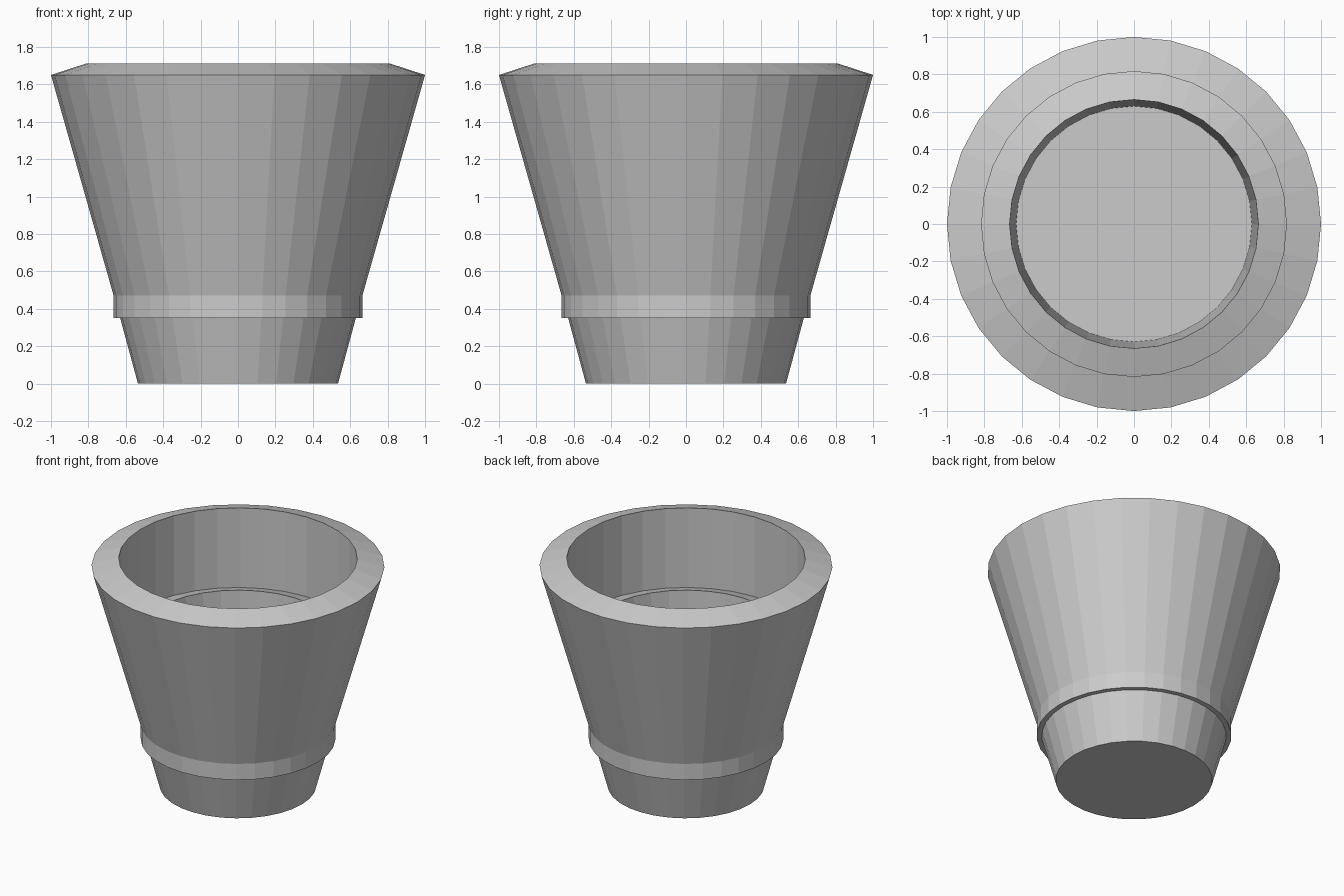
import bpy
import bmesh
from math import cos, sin, tau

SIDES = 32

default_cube = bpy.data.objects.get("Cube")
if default_cube:
    bpy.data.objects.remove(default_cube, do_unlink=True)

grey = bpy.data.materials.new("plain grey")
grey.use_nodes = True
colour = (0.6, 0.6, 0.6, 1)
grey.diffuse_color = colour
grey.node_tree.nodes["Principled BSDF"].inputs["Base Color"].default_value = colour


def lathe(name, profile, closed=False, caps=False):
    """Turn (radius, height) points about z into a flat-faced solid."""
    bm = bmesh.new()
    rings = [[bm.verts.new((r * cos(tau * i / SIDES), r * sin(tau * i / SIDES), z))
              for i in range(SIDES)] for r, z in profile]
    pairs = list(zip(rings, rings[1:]))
    if closed:
        pairs.append((rings[-1], rings[0]))
    for low, high in pairs:
        for i in range(SIDES):
            j = (i + 1) % SIDES
            bm.faces.new((low[i], low[j], high[j], high[i]))
    if caps:
        bm.faces.new(rings[0])
        bm.faces.new(rings[-1])
    bmesh.ops.recalc_face_normals(bm, faces=bm.faces)
    mesh = bpy.data.meshes.new(name)
    bm.to_mesh(mesh)
    bm.free()
    mesh.materials.append(grey)
    obj = bpy.data.objects.new(name, mesh)
    bpy.context.collection.objects.link(obj)
    return obj


# Tapered foot, whose top closes the floor of the cup
lathe("foot", [(0.535, 0), (0.63, 0.35)], caps=True)

# Flared cup wall: collar, outer flare, sloped rim, bore, sloped inner ledge, well
lathe("cup_wall", [(0.63, 0.35), (0.665, 0.35), (0.665, 0.47), (1.0, 1.65),
                   (0.815, 1.71), (0.815, 1.11), (0.665, 1.16)], closed=True)
